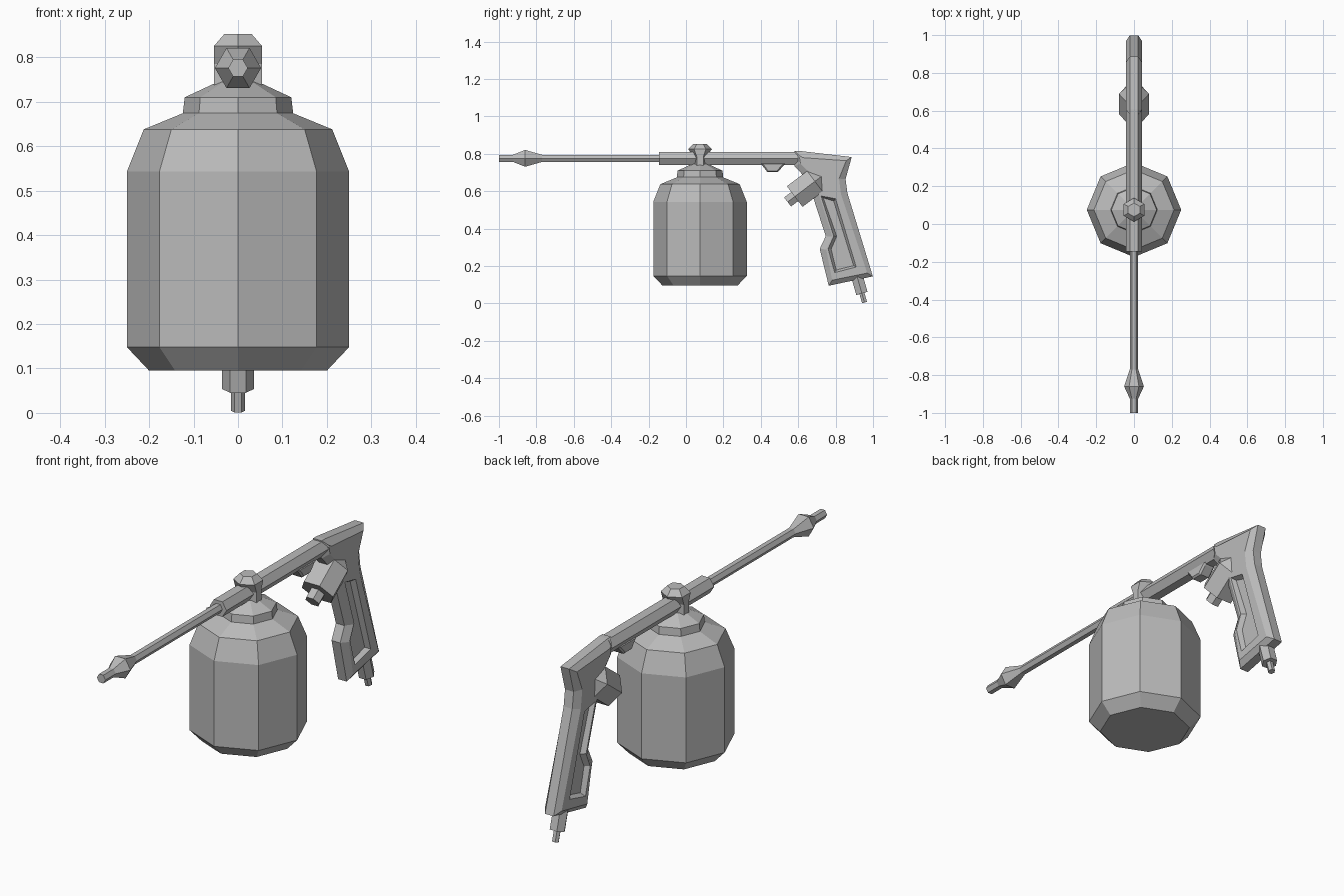
import bpy, bmesh
from math import pi, cos, sin, radians
from mathutils import Matrix, Vector

if "Cube" in bpy.data.objects:
    bpy.data.objects.remove(bpy.data.objects["Cube"], do_unlink=True)

metal = bpy.data.materials.new("grey_metal")
metal.use_nodes = True
GREY = (0.5, 0.5, 0.5, 1)
metal.diffuse_color = GREY
metal.node_tree.nodes["Principled BSDF"].inputs["Base Color"].default_value = GREY


def finish(name, bm):
    bmesh.ops.recalc_face_normals(bm, faces=bm.faces)
    mesh = bpy.data.meshes.new(name)
    bm.to_mesh(mesh)
    bm.free()
    mesh.materials.append(metal)
    obj = bpy.data.objects.new(name, mesh)
    bpy.context.collection.objects.link(obj)
    return obj


def turned(name, rings, sides, origin, tilt=0, phase=0):
    """Faceted turned part; rings are (distance, radius[, second radius])."""
    bm = bmesh.new()
    place = Matrix.Translation(origin) @ Matrix.Rotation(radians(tilt), 4, 'X')
    loops = []
    for ring in rings:
        t, rx, ry = ring[0], ring[1], ring[-1]
        angles = [radians(phase) + 2 * pi * i / sides for i in range(sides)]
        loops.append([bm.verts.new(place @ Vector((rx * cos(a), ry * sin(a), t))) for a in angles])
    for a, b in zip(loops, loops[1:]):
        for i in range(sides):
            j = (i + 1) % sides
            bm.faces.new((a[i], a[j], b[j], b[i]))
    bm.faces.new(loops[0])
    bm.faces.new(loops[-1])
    return finish(name, bm)


def plate(name, outline, half, inset, depth, x=0):
    """Side outline extruded across x, with chamfered rims."""
    bm = bmesh.new()
    face = bm.faces.new([bm.verts.new((x - half, y, z)) for y, z in outline])
    new = bmesh.ops.extrude_face_region(bm, geom=[face])["geom"]
    bmesh.ops.translate(bm, vec=(2 * half, 0, 0),
                        verts=[v for v in new if isinstance(v, bmesh.types.BMVert)])
    bmesh.ops.recalc_face_normals(bm, faces=bm.faces)
    caps = [f for f in bm.faces if abs(f.normal.x) > 0.9]
    bmesh.ops.inset_individual(bm, faces=caps, thickness=inset, depth=depth)
    return finish(name, bm)


# Paint cup, its lid and the hexagonal valve
CUP_Y = 0.075
turned("paint_cup", [(0.095, 0.2), (0.148, 0.25), (0.543, 0.25), (0.638, 0.212), (0.68, 0.11)],
       8, (0, CUP_Y, 0))
turned("cup_lid", [(0.675, 0.124), (0.71, 0.12), (0.745, 0.045)], 8, (0, CUP_Y, 0))
turned("valve", [(0.72, 0.063, 0.035), (0.785, 0.063, 0.035), (0.825, 0.063), (0.852, 0.036)],
       6, (0, CUP_Y, 0), phase=30)

# Barrel, spray tube and nozzle along the front axis
AXIS_Z = 0.776
turned("barrel", [(-0.6, 0.043, 0.04), (0.145, 0.043, 0.04)], 6, (0, 0, AXIS_Z), 90)
turned("spray_tube", [(0.13, 0.022), (0.77, 0.022), (0.86, 0.052), (0.925, 0.022), (1, 0.022)],
       6, (0, 0, AXIS_Z), 90)
plate("barrel_lug", [(0.4, 0.75), (0.41, 0.735), (0.435, 0.702), (0.49, 0.702), (0.52, 0.735), (0.53, 0.75)],
      0.022, 0.008, 0.008)

# Grip with chamfered edges
grip = plate("grip", [(0.58, 0.816), (0.605, 0.816), (0.886, 0.783), (0.853, 0.665), (0.863, 0.59),
                      (0.999, 0.145), (0.763, 0.095), (0.715, 0.292), (0.747, 0.36), (0.65, 0.66),
                      (0.58, 0.735)], 0.022, 0.035, 0.02)

# Sloped recess on both sides of the grip
recess = [(0.722, 0.575), (0.8, 0.56), (0.91, 0.195), (0.795, 0.165), (0.76, 0.292), (0.79, 0.36)]
for side in (-1, 1):
    cutter = plate("recess_cutter", recess, 0.012, 0.016, 0.02, side * 0.053)
    cutter.hide_render = True
    cut = grip.modifiers.new("recess", 'BOOLEAN')
    cut.object = cutter
    cut.operation = 'DIFFERENCE'
    bpy.context.view_layer.objects.active = grip
    bpy.ops.object.modifier_apply(modifier=cut.name)
    bpy.data.objects.remove(cutter, do_unlink=True)

# Trigger block with its button, and the air inlet under the grip
TRIGGER = (0, 0.725, 0.68)
turned("trigger_block", [(0, 0.04), (0.045, 0.08), (0.18, 0.08)], 6, TRIGGER, 127)
turned("trigger_button", [(0.15, 0.035), (0.228, 0.035)], 6, TRIGGER, 127)
turned("air_inlet", [(-0.02, 0.036), (0.1, 0.036), (0.1, 0.016), (0.151, 0.016)],
       6, (0, 0.913, 0.15), 196)
